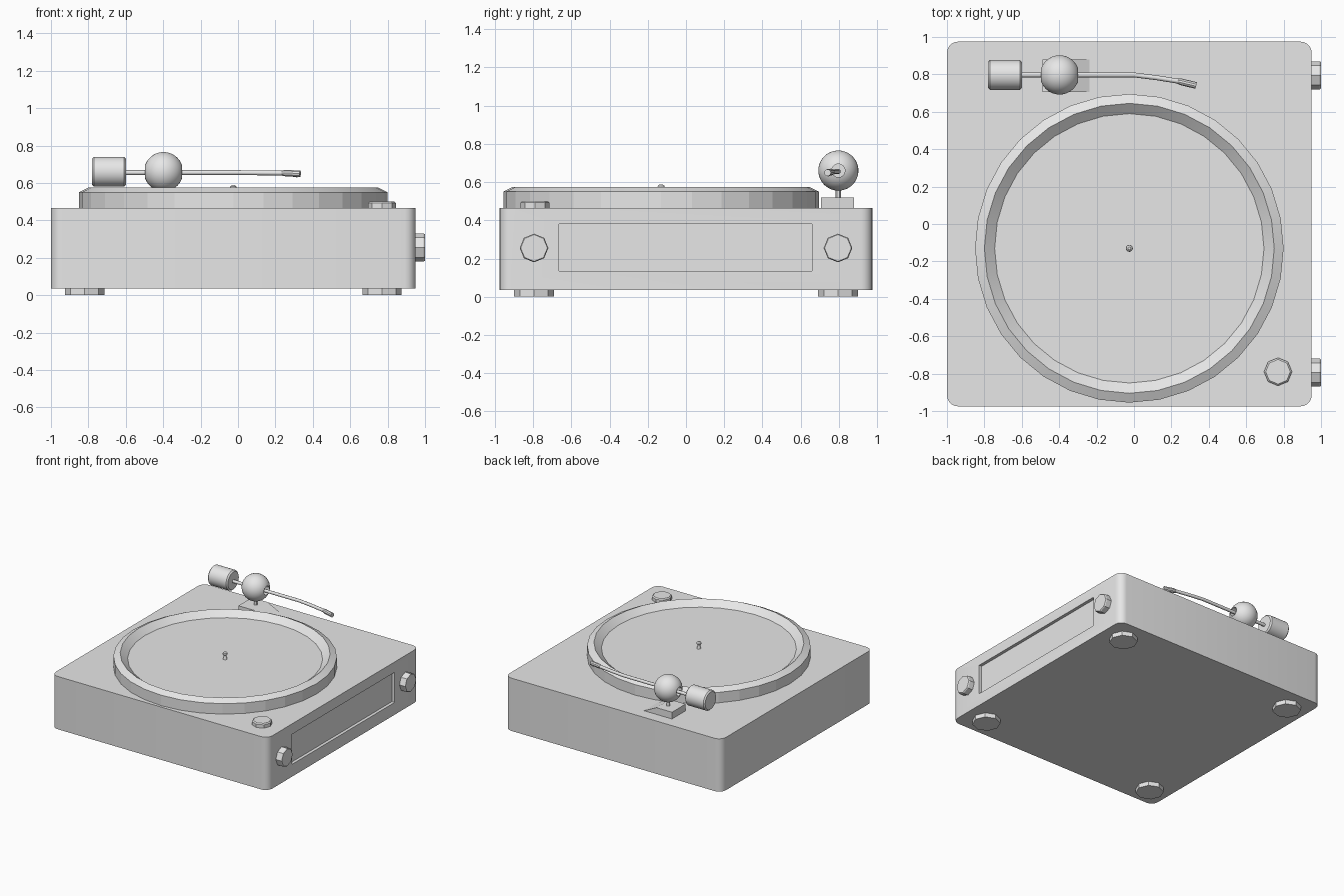
import bpy, bmesh, math
from mathutils import Vector

if "Cube" in bpy.data.objects:
    bpy.data.objects.remove(bpy.data.objects["Cube"])

grey = bpy.data.materials.new("plain_grey")
grey.diffuse_color = (0.8, 0.8, 0.8, 1)
grey.use_nodes = True
grey.node_tree.nodes["Principled BSDF"].inputs["Base Color"].default_value = grey.diffuse_color
UP = Vector((0, 0, 1))


def make(name, bm, smooth=None):
    bmesh.ops.recalc_face_normals(bm, faces=bm.faces)
    me = bpy.data.meshes.new(name)
    bm.to_mesh(me)
    bm.free()
    me.materials.append(grey)
    ob = bpy.data.objects.new(name, me)
    bpy.context.collection.objects.link(ob)
    if smooth:
        bpy.ops.object.select_all(action='DESELECT')
        ob.select_set(True)
        bpy.context.view_layer.objects.active = ob
        bpy.ops.object.shade_smooth_by_angle(angle=math.radians(smooth))
    return ob


def lathe(name, profile, sides, loc, axis=UP, smooth=None):
    """Closed solid of revolution from (radius, height) pairs."""
    bm = bmesh.new()
    turn = UP.rotation_difference(Vector(axis)).to_matrix()
    rings = []
    for r, h in profile:
        rings.append([bm.verts.new(Vector(loc) + turn @ Vector(
            (r * math.cos(math.tau * i / sides), r * math.sin(math.tau * i / sides), h)))
            for i in range(sides)])
    for a, b in zip(rings, rings[1:]):
        for i in range(sides):
            j = (i + 1) % sides
            bm.faces.new((a[i], a[j], b[j], b[i]))
    bm.faces.new(rings[0])
    bm.faces.new(rings[-1])
    return make(name, bm, smooth)


def extrude(name, points, offset, smooth=None):
    bm = bmesh.new()
    face = bm.faces.new([bm.verts.new(p) for p in points])
    new = bmesh.ops.extrude_face_region(bm, geom=[face])['geom']
    bmesh.ops.translate(bm, vec=offset, verts=[v for v in new if isinstance(v, bmesh.types.BMVert)])
    return make(name, bm, smooth)


def subtract(target, cutter):
    cutter.hide_render = True
    cutter.hide_set(True)
    mod = target.modifiers.new("cut", 'BOOLEAN')
    mod.operation, mod.object, mod.solver = 'DIFFERENCE', cutter, 'EXACT'


# Plinth with rounded vertical corners
R = 0.06
outline = []
for q, (cx, cy) in enumerate([(0.95 - R, 0.975 - R), (-1 + R, 0.975 - R),
                              (-1 + R, -0.975 + R), (0.95 - R, -0.975 + R)]):
    for k in range(6):
        a = math.radians(90 * q + 18 * k)
        outline.append((cx + R * math.cos(a), cy + R * math.sin(a), 0.035))
plinth = extrude("plinth", outline, (0, 0, 0.43), 30)

# Recessed panel on the right side
recess = extrude("recess_cutter", [(0.925, -0.665, 0.135), (0.925, 0.66, 0.135),
                                   (0.925, 0.66, 0.38), (0.925, -0.665, 0.38)], (0.1, 0, 0))
subtract(plinth, recess)

# Feet
for x in (-0.82, 0.77):
    for y in (-0.795, 0.795):
        lathe("foot", [(0.105, 0), (0.105, 0.036)], 8, (x, y, 0))

# Control knobs
knob = [(0.075, 0), (0.075, 0.028), (0.066, 0.036)]
lathe("top_knob", knob, 8, (0.77, -0.79, 0.464))
for y in (-0.795, 0.795):
    lathe("side_knob", [(0.075, -0.002), (0.075, 0.043), (0.07, 0.05)], 8, (0.95, y, 0.255), (1, 0, 0))

# Platter with bevelled rim and sunken top
lathe("platter", [(0.825, 0.464), (0.825, 0.55), (0.775, 0.575), (0.72, 0.53)], 32,
      (-0.025, -0.13, 0), smooth=10)
lathe("spindle", [(0.016, 0.529), (0.011, 0.55), (0.011, 0.562), (0.019, 0.57),
                  (0.017, 0.58), (0.008, 0.588)], 12, (-0.025, -0.13, 0))

# Tonearm base block, sloping down towards the arm tip
extrude("arm_base", [(-0.49, 0.705, 0.464), (-0.235, 0.705, 0.464),
                     (-0.35, 0.705, 0.52), (-0.49, 0.705, 0.52)], (0, 0.175, 0))
AX, AY, AZ = -0.398, 0.797, 0.66
lathe("arm_post", [(0.014, 0.515), (0.014, 0.58)], 12, (AX, AY, 0), smooth=30)

# Pivot ball with a bore for the arm
bm = bmesh.new()
bmesh.ops.create_uvsphere(bm, u_segments=32, v_segments=24, radius=0.105)
bmesh.ops.translate(bm, vec=(AX, AY, AZ), verts=bm.verts)
ball = make("pivot_ball", bm, 30)
bore = lathe("bore_cutter", [(0.035, -0.15), (0.035, 0.15)], 16, (AX, AY, AZ), (1, 0, 0))
subtract(ball, bore)

# Counterweight
lathe("counterweight", [(0.07, 0), (0.08, 0.01), (0.08, 0.17), (0.07, 0.18)], 32,
      (-0.78, AY, AZ), (1, 0, 0), smooth=30)


# Tonearm tube swept along a bent path
def tube(name, path, radius):
    cu = bpy.data.curves.new(name, 'CURVE')
    cu.dimensions = '3D'
    cu.bevel_depth, cu.bevel_resolution, cu.use_fill_caps = radius, 2, True
    sp = cu.splines.new('POLY')
    sp.points.add(len(path) - 1)
    for p, co in zip(sp.points, path):
        p.co = (*co, 1)
    cu.materials.append(grey)
    bpy.context.collection.objects.link(bpy.data.objects.new(name, cu))


tube("arm_tube", [(-0.61, AY, AZ - 0.005), (0.0, AY, AZ - 0.005), (0.12, 0.782, AZ - 0.006),
                  (0.24, 0.763, AZ - 0.007)], 0.013)

# Head at the arm tip
head_dir = Vector((0.1, -0.024, -0.004))
lathe("arm_head", [(0.014, 0), (0.018, 0.02), (0.018, 0.1)], 10, (0.235, 0.764, AZ - 0.007), head_dir)
lathe("stylus", [(0.004, 0), (0.008, 0.025)], 6, (0.315, 0.745, 0.628))
